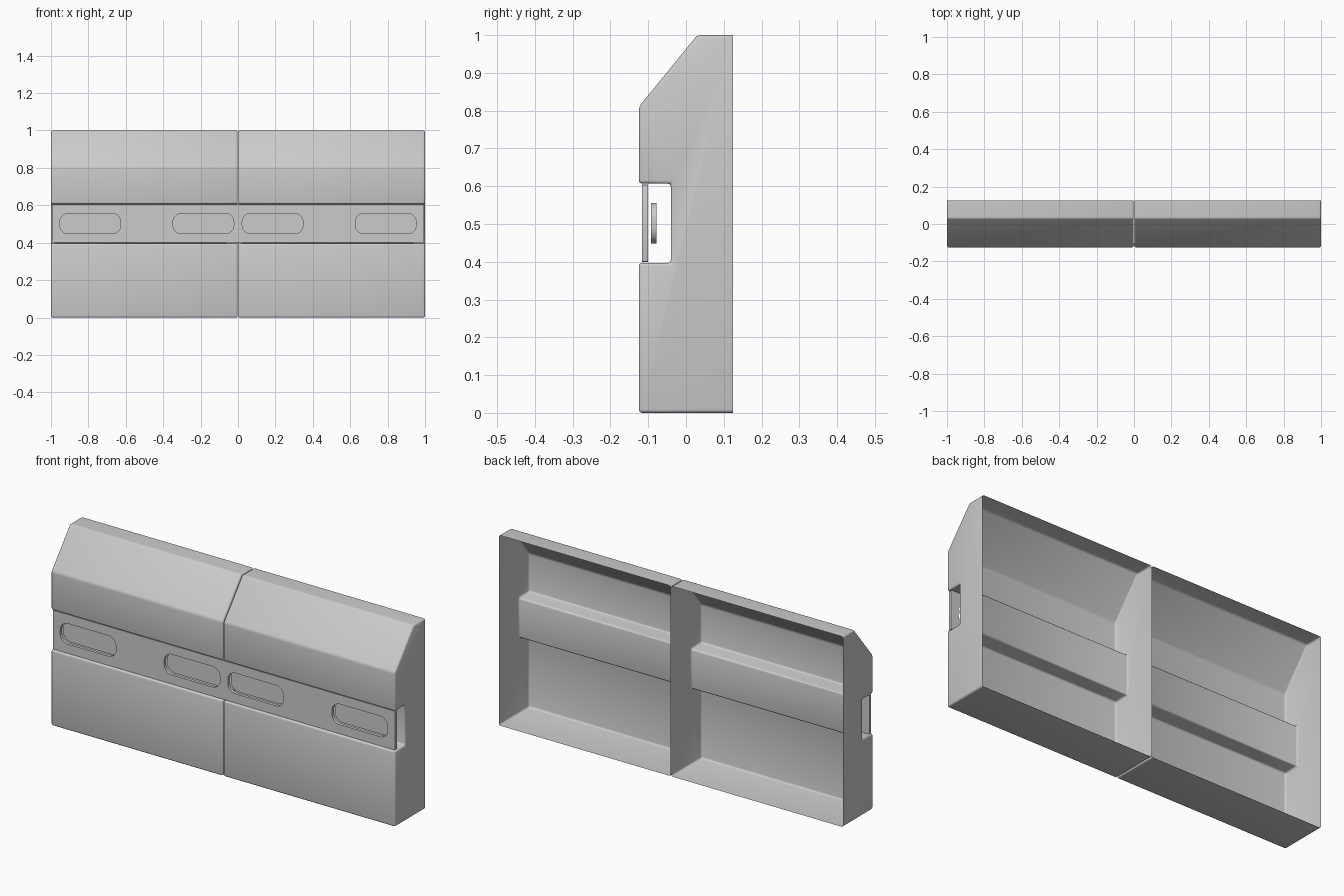
import bpy, bmesh
from math import pi, cos, sin, radians
from mathutils import Matrix

if "Cube" in bpy.data.objects:
    bpy.data.objects.remove(bpy.data.objects["Cube"])

grey = bpy.data.materials.new("plain_grey")
grey.use_nodes = True
grey.diffuse_color = (0.6, 0.6, 0.6, 1)
grey.node_tree.nodes["Principled BSDF"].inputs["Base Color"].default_value = (0.6, 0.6, 0.6, 1)


def add_object(name, mesh):
    obj = bpy.data.objects.new(name, mesh)
    bpy.context.collection.objects.link(obj)
    mesh.materials.clear()
    mesh.materials.append(grey)
    bpy.ops.object.select_all(action="DESELECT")
    obj.select_set(True)
    bpy.context.view_layer.objects.active = obj
    bpy.ops.object.shade_smooth_by_angle(angle=radians(40))
    return obj


# Side profile (y, z) with a grooved front and a sloped top
PROFILE = [(0.125, 0), (-0.125, 0), (-0.125, 0.397), (-0.04, 0.397), (-0.04, 0.607),
           (-0.125, 0.607), (-0.125, 0.81), (0.03, 1), (0.125, 1)]


def barrier_shell(name, x0, x1):
    """Thin shell swept along x, open at the back, with soft edges."""
    bm = bmesh.new()
    cap = bm.faces.new([bm.verts.new((x0, y, z)) for y, z in PROFILE])
    swept = bmesh.ops.extrude_face_region(bm, geom=[cap], use_keep_orig=True)["geom"]
    moved = [v for v in swept if isinstance(v, bmesh.types.BMVert)]
    bmesh.ops.translate(bm, verts=moved, vec=(x1 - x0, 0, 0))
    bmesh.ops.recalc_face_normals(bm, faces=bm.faces)
    back = [f for f in bm.faces if all(v.co.y > 0.12 for v in f.verts)]
    bmesh.ops.delete(bm, geom=back, context="FACES")
    soft = [e for e in bm.edges if not e.is_boundary]
    bmesh.ops.bevel(bm, geom=soft, offset=0.009, segments=3, profile=0.5,
                    affect="EDGES", clamp_overlap=True)
    mesh = bpy.data.meshes.new(name)
    bm.to_mesh(mesh)
    bm.free()
    return add_object(name, mesh)


def rounded_rect(cx, cz, w, h, r, steps=8):
    points = []
    for i, (sx, sz) in enumerate([(1, 1), (-1, 1), (-1, -1), (1, -1)]):
        for k in range(steps + 1):
            a = (i + k / steps) * pi / 2
            points.append((cx + sx * (w / 2 - r) + r * cos(a),
                           cz + sz * (h / 2 - r) + r * sin(a)))
    return points


def flat_panel(name, loops, y, thickness):
    """Upright panel filled from closed outlines; inner outlines become holes."""
    curve = bpy.data.curves.new(name + "_outline", "CURVE")
    curve.dimensions = "2D"
    curve.fill_mode = "BOTH"
    curve.extrude = thickness / 2
    for loop in loops:
        spline = curve.splines.new("POLY")
        spline.points.add(len(loop) - 1)
        for p, (x, z) in zip(spline.points, loop):
            p.co = (x, z, 0, 1)
        spline.use_cyclic_u = True
    helper = bpy.data.objects.new(name + "_outline", curve)
    mesh = bpy.data.meshes.new_from_object(helper)
    bpy.data.objects.remove(helper)
    mesh.transform(Matrix.Translation((0, y, 0)) @ Matrix.Rotation(pi / 2, 4, "X"))
    mesh.name = name
    return add_object(name, mesh)


# Two shells side by side
barrier_shell("right_shell", -1, -0.002)
barrier_shell("left_shell", 0.002, 1)

# Slotted strip across the groove, with a pad behind each slot
slots = [rounded_rect(x, 0.502, 0.325, 0.108, 0.045) for x in (-0.79, -0.185, 0.185, 0.79)]
strip = rounded_rect(0, 0.502, 1.99, 0.204, 0.004, 2)
flat_panel("slotted_strip", [strip] + slots, -0.109, 0.016)
for name, slot in zip(("right_outer", "right_inner", "left_inner", "left_outer"), slots):
    flat_panel(name + "_pad", [slot], -0.085, 0.014)
